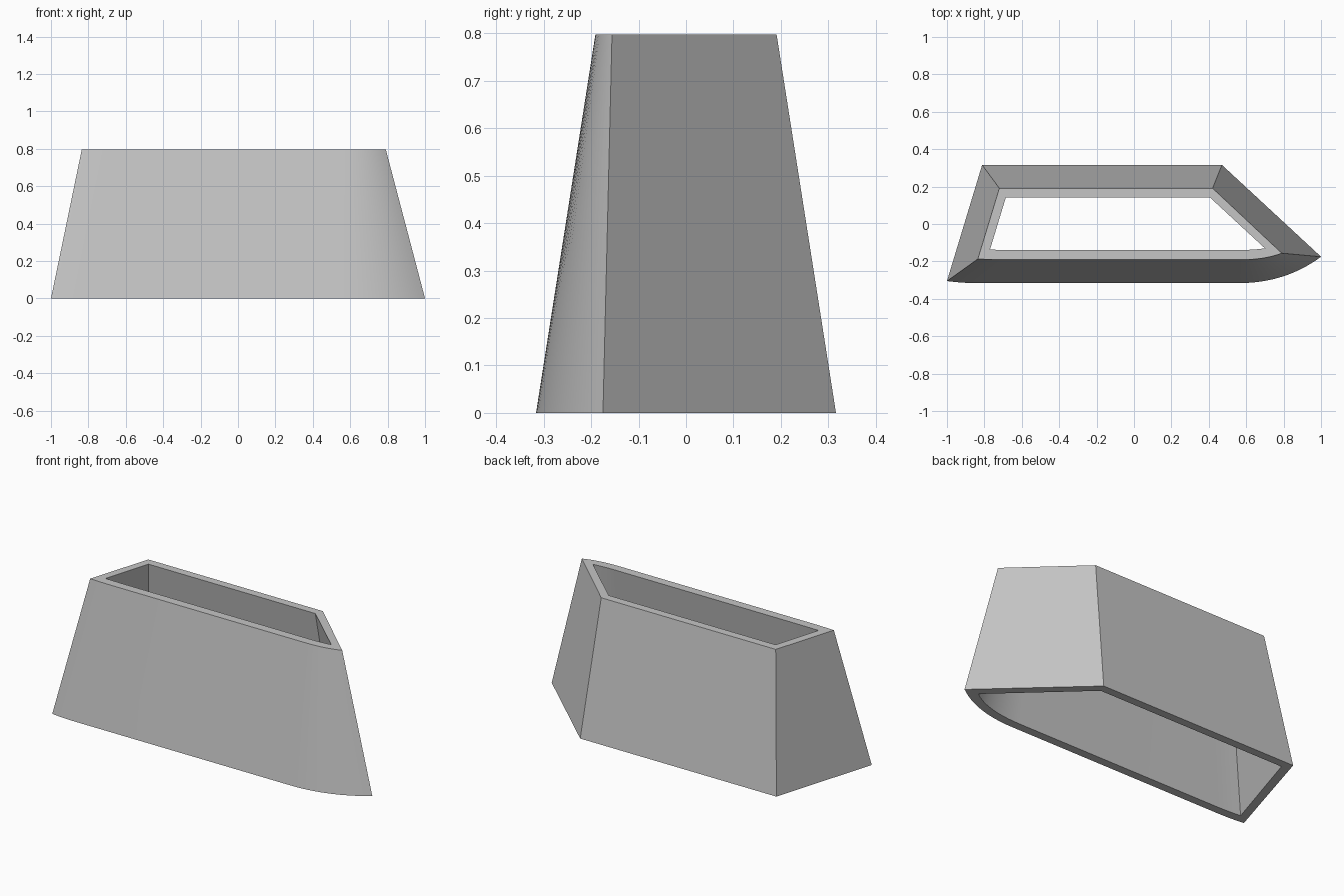
import bpy
import bmesh
import math
from mathutils import Vector

cube = bpy.data.objects.get("Cube")
if cube:
    bpy.data.objects.remove(cube, do_unlink=True)

HEIGHT = 0.797
STEPS = 16

grey = bpy.data.materials.new("plain grey")
grey.use_nodes = True
grey.diffuse_color = (0.56, 0.56, 0.56, 1)
grey.node_tree.nodes["Principled BSDF"].inputs["Base Color"].default_value = (0.56, 0.56, 0.56, 1)


def curve(start, control, end, steps):
    """Quadratic curve through plan points."""
    a, b, c = Vector(start), Vector(control), Vector(end)
    for i in range(steps + 1):
        t = i / steps
        yield a * (1 - t) ** 2 + b * 2 * t * (1 - t) + c * t * t


def outline(bm, z, left, bow, tip, back_right, back_left):
    """Closed ring: gently rounded left front, bowed right front, straight back."""
    points = list(curve(*left, 4)) + list(curve(*bow, STEPS))
    points += [Vector(back_right), Vector(back_left)]
    return [bm.verts.new((p.x, p.y, z)) for p in points]


def ring(bm, z, front_left, front_y, bend, control, tip, back_right, back_left):
    x, y = front_left
    left = (front_left, (x + 0.08, front_y), (x + 0.16, front_y))
    bow = ((bend, front_y), (control, front_y), tip)
    return outline(bm, z, left, bow, tip, back_right, back_left)


def bridge(bm, a, b):
    n = len(a)
    for i in range(n):
        j = (i + 1) % n
        bm.faces.new((a[i], a[j], b[j], b[i]))


# Tapered hollow shell, open at top and bottom
bm = bmesh.new()
rings = [
    ring(bm, 0, (-1, -0.305), -0.316, 0.56, 0.81, (1, -0.175), (0.47, 0.316), (-0.812, 0.316)),
    ring(bm, HEIGHT, (-0.835, -0.187), -0.191, 0.57, 0.70, (0.79, -0.156), (0.42, 0.191), (-0.72, 0.191)),
    ring(bm, HEIGHT, (-0.77, -0.137), -0.139, 0.56, 0.64, (0.70, -0.13), (0.405, 0.143), (-0.685, 0.143)),
    ring(bm, 0, (-0.938, -0.258), -0.266, 0.55, 0.78, (0.915, -0.165), (0.45, 0.268), (-0.773, 0.268)),
]
for k in range(4):
    bridge(bm, rings[k], rings[(k + 1) % 4])
bmesh.ops.recalc_face_normals(bm, faces=bm.faces)

mesh = bpy.data.meshes.new("tapered_shell")
bm.to_mesh(mesh)
bm.free()
mesh.materials.append(grey)
shell = bpy.data.objects.new("tapered_shell", mesh)
bpy.context.collection.objects.link(shell)

# Smooth bow with crisp corners and rims
bpy.ops.object.select_all(action="DESELECT")
shell.select_set(True)
bpy.context.view_layer.objects.active = shell
bpy.ops.object.shade_smooth_by_angle(angle=math.radians(25))
